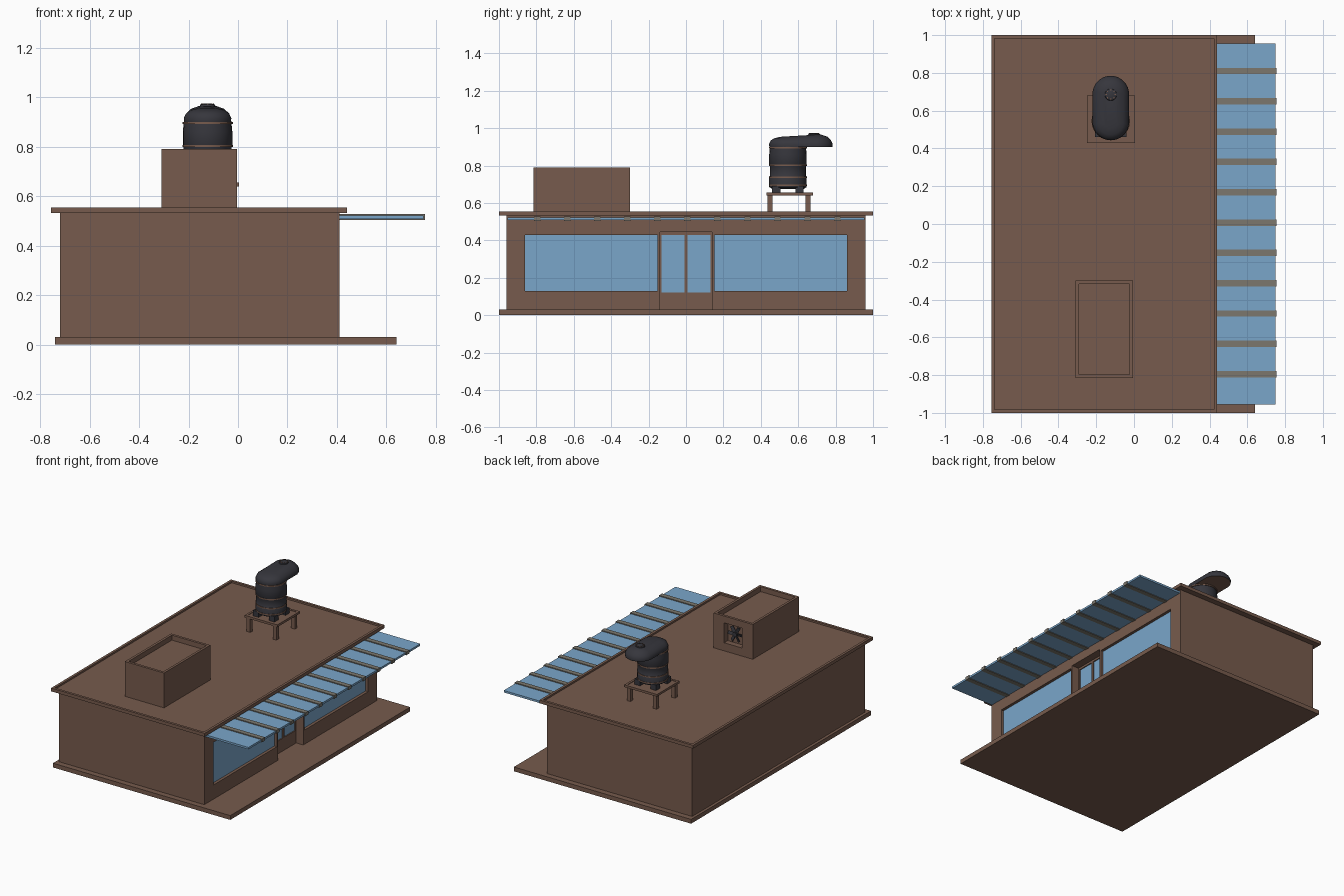
import bpy, bmesh, math
from mathutils import Matrix, Vector

cube = bpy.data.objects.get("Cube")
if cube:
    bpy.data.objects.remove(cube, do_unlink=True)


def material(name, rgb):
    m = bpy.data.materials.new(name)
    m.use_nodes = True
    m.diffuse_color = (*rgb, 1)
    m.node_tree.nodes["Principled BSDF"].inputs["Base Color"].default_value = (*rgb, 1)
    return m


BROWN = material("brown plaster", (0.184, 0.105, 0.074))
GLASS = material("blue glass", (0.195, 0.381, 0.591))
DARK = material("dark metal", (0.037, 0.037, 0.046))
SLAT = material("grey slat", (0.2, 0.185, 0.155))


def finish(bm, name, *mats, smooth=False):
    bmesh.ops.recalc_face_normals(bm, faces=bm.faces)
    me = bpy.data.meshes.new(name)
    bm.to_mesh(me)
    bm.free()
    ob = bpy.data.objects.new(name, me)
    bpy.context.collection.objects.link(ob)
    for m in mats:
        me.materials.append(m)
    if smooth:
        bpy.ops.object.select_all(action='DESELECT')
        ob.select_set(True)
        bpy.context.view_layer.objects.active = ob
        bpy.ops.object.shade_smooth_by_angle(angle=math.radians(35))
    return ob


def facing(bm, direction):
    bm.normal_update()
    return max(bm.faces, key=lambda f: f.normal.dot(Vector(direction)))


def box_mesh(x, y, z):
    bm = bmesh.new()
    bmesh.ops.create_cube(bm, size=1)
    for v in bm.verts:
        v.co = [r[0] if c < 0 else r[1] for c, r in zip(v.co, (x, y, z))]
    return bm


def tray_mesh(x, y, z, rim, depth):
    """Box with a sunken top."""
    bm = box_mesh(x, y, z)
    top = facing(bm, (0, 0, 1))
    bmesh.ops.inset_individual(bm, faces=[top], thickness=rim)
    bmesh.ops.translate(bm, verts=bmesh.ops.extrude_discrete_faces(
        bm, faces=[top])["faces"][0].verts, vec=(0, 0, -depth))
    return bm


def box(name, x, y, z, mat=BROWN):
    return finish(box_mesh(x, y, z), name, mat)


def rings(name, loops, *mats, rule=None):
    """Loft closed loops of equal length and cap both ends."""
    bm = bmesh.new()
    vs = [[bm.verts.new(p) for p in loop] for loop in loops]
    n = len(vs[0])
    for a, b in zip(vs, vs[1:]):
        for i in range(n):
            bm.faces.new((a[i], a[(i + 1) % n], b[(i + 1) % n], b[i]))
    bm.faces.new(vs[0])
    bm.faces.new(vs[-1])
    bmesh.ops.recalc_face_normals(bm, faces=bm.faces)
    if rule:
        for f in bm.faces:
            f.material_index = rule(f)
    return finish(bm, name, *mats, smooth=True)


def circle(cx, cy, r, z, n=24):
    return [(cx + r * math.cos(math.tau * i / n), cy + r * math.sin(math.tau * i / n), z)
            for i in range(n)]


# Ground slab, main body and rimmed roof
box("ground_slab", (-0.74, 0.64), (-1, 1), (0, 0.03))
box("building_body", (-0.72, 0.34), (-0.96, 0.96), (0.03, 0.535))
finish(tray_mesh((-0.755, 0.44), (-1, 1), (0.532, 0.555), 0.025, 0.012), "roof", BROWN)

# Window facade, mirrored about the recessed door
FX = (0.34, 0.41)
box("facade_lintel", FX, (-0.96, 0.96), (0.445, 0.535))
for side, s in (("left", 1), ("right", -1)):
    def span(a, b):
        return tuple(sorted((s * a, s * b)))
    box(side + "_sill", FX, span(0.14, 0.96), (0.03, 0.13))
    box(side + "_header", FX, span(0.14, 0.96), (0.43, 0.445))
    box(side + "_end_pier", FX, span(0.86, 0.96), (0.13, 0.43))
    box(side + "_door_pier", FX, span(0.14, 0.152), (0.13, 0.43))
    box(side + "_window", (0.34, 0.39), span(0.152, 0.86), (0.13, 0.43), GLASS)
    box(side + "_door_glass", (0.34, 0.348), span(0.008, 0.13), (0.12, 0.43), GLASS)
    box(side + "_door_stile", (0.34, 0.355), span(0.13, 0.14), (0.03, 0.445))
box("door_middle_post", (0.34, 0.355), (-0.008, 0.008), (0.12, 0.43))
box("door_bottom_rail", (0.34, 0.355), (-0.13, 0.13), (0.03, 0.12))
box("door_top_rail", (0.34, 0.355), (-0.13, 0.13), (0.43, 0.445))

# Glass awning with cross slats
box("awning_glass", (0.41, 0.75), (-0.955, 0.955), (0.508, 0.522), GLASS)
for i in range(11):
    y = -0.795 + 0.1605 * i
    box("awning_slat", (0.41, 0.755), (y - 0.017, y + 0.017), (0.504, 0.528), SLAT)

# Rooftop vent box: sunken top and a square opening in the back
bm = tray_mesh((-0.31, -0.005), (-0.815, -0.3), (0.545, 0.79), 0.025, 0.035)
back = max((f for f in bm.faces), key=lambda f: f.calc_center_median().y)
bmesh.ops.inset_individual(bm, faces=[back], thickness=0.02)
mid = Vector((-0.157, -0.3, 0.672))
for v in back.verts:
    v.co = mid + Vector((math.copysign(0.07, v.co.x - mid.x), 0,
                         math.copysign(0.07, v.co.z - mid.z)))
hole = bmesh.ops.extrude_discrete_faces(bm, faces=[back])["faces"][0]
bmesh.ops.translate(bm, verts=hole.verts, vec=(0, -0.04, 0))
finish(bm, "vent_box", BROWN)

# Fan in the opening
bm = bmesh.new()
to_back = Matrix.Translation(mid - Vector((0, 0.025, 0))) @ Matrix.Rotation(math.pi / 2, 4, 'X')
bmesh.ops.create_cone(bm, cap_ends=True, segments=16, radius1=0.016, radius2=0.016,
                      depth=0.02, matrix=to_back)
for i in range(6):
    blade = (to_back @ Matrix.Rotation(math.tau * i / 6, 4, 'Z')
             @ Matrix.Translation((0.035, 0, 0)) @ Matrix.Rotation(0.4, 4, 'X')
             @ Matrix.Diagonal((0.044, 0.022, 0.004, 1)))
    bmesh.ops.create_cube(bm, size=1, matrix=blade)
finish(bm, "vent_fan", DARK)

# Stand for the chimney
CX, CY = -0.123, 0.545
finish(tray_mesh((-0.25, 0.005), (0.43, 0.68), (0.64, 0.656), 0.022, 0.004), "stand_top", BROWN)
for x in (-0.238, -0.034):
    for y in (0.436, 0.64):
        box("stand_leg", (x, x + 0.028), (y, y + 0.026), (0.54, 0.642))

# Chimney drum with feet and bands
for sx in (-1, 1):
    for sy in (-1, 1):
        x, y = CX + sx * 0.062, CY + sy * 0.062
        box("drum_foot", (x - 0.022, x + 0.022), (y - 0.022, y + 0.022), (0.65, 0.69), DARK)
drum = ((0.085, 0.675), (0.1, 0.685), (0.1, 0.74), (0.097, 0.745), (0.097, 0.8),
        (0.1, 0.805), (0.1, 0.86), (0.095, 0.91))
rings("chimney_drum", [circle(CX, CY, r, z) for r, z in drum], DARK)
for z in (0.695, 0.738, 0.802, 0.896):
    rings("drum_band", [circle(CX, CY, 0.102, z - 0.004), circle(CX, CY, 0.102, z + 0.004)], BROWN)


# Overhanging hood: rounded oblong layers with a brown underside
def oblong(r, y0, y1, z, tilt=0, n=24):
    pts = []
    for i in range(n):
        a = math.tau * (i + 0.5) / n
        y = (y1 if math.sin(a) > 0 else y0) + r * math.sin(a)
        pts.append((CX + r * math.cos(a), y, z + tilt * (y - 0.61)))
    return pts


hood = [oblong(0.095, 0.54, 0.688, 0.9), oblong(0.097, 0.54, 0.688, 0.915),
        oblong(0.088, 0.54, 0.688, 0.934), oblong(0.068, 0.54, 0.688, 0.95, 0.03),
        oblong(0.035, 0.54, 0.685, 0.96, 0.06)]
rings("chimney_hood", hood, DARK, BROWN, rule=lambda f: int(f.normal.z < -0.9))

# Round cap with small studs
rings("hood_cap", [circle(CX, 0.685, 0.034, 0.955), circle(CX, 0.685, 0.03, 0.97),
                   circle(CX, 0.685, 0.016, 0.975)], DARK)
for x, y, z in circle(CX, 0.685, 0.024, 0.972, 8):
    box("cap_stud", (x - 0.003, x + 0.003), (y - 0.003, y + 0.003), (z - 0.004, z + 0.003))
